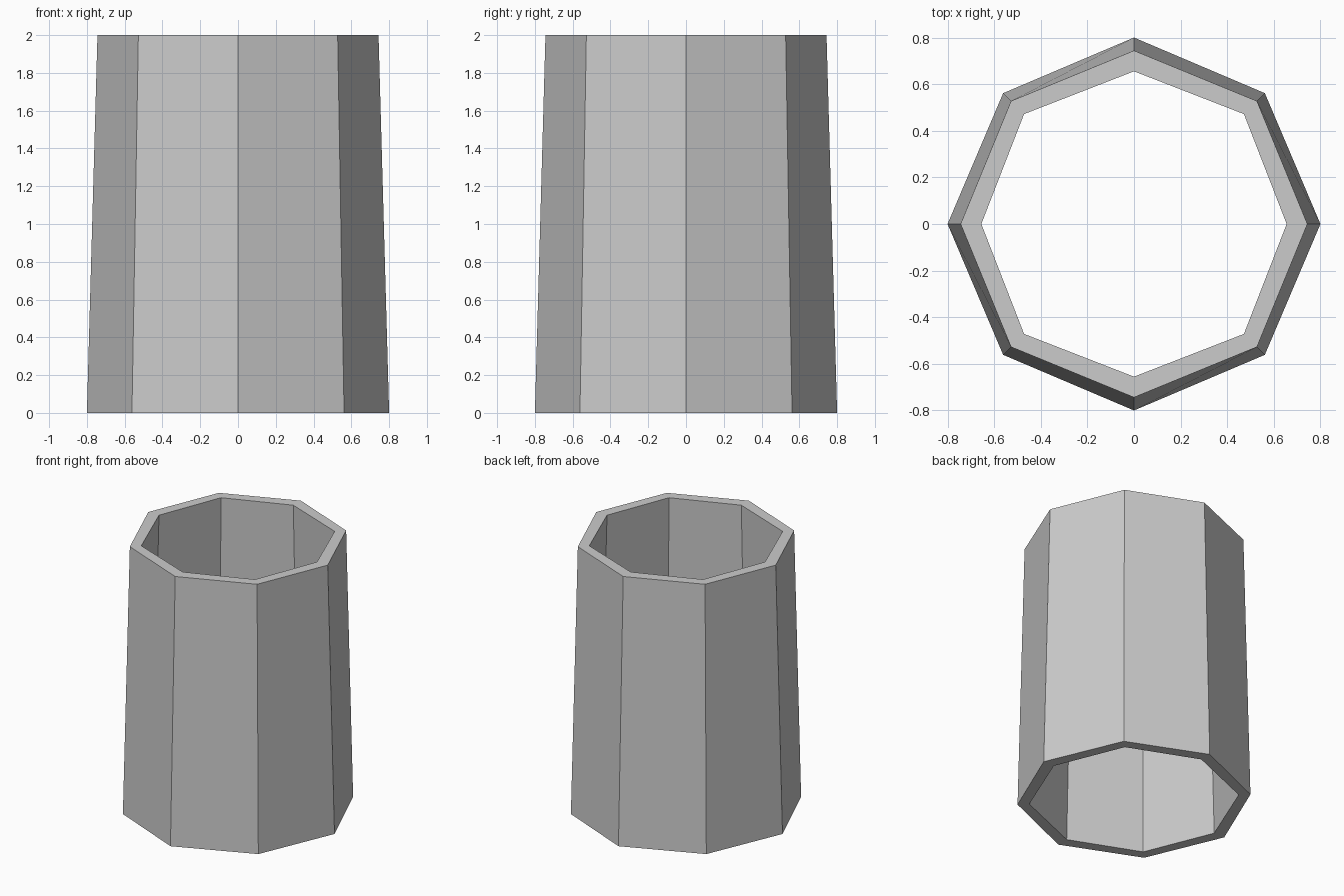
import bpy, bmesh
from math import cos, sin, pi

if "Cube" in bpy.data.objects:
    bpy.data.objects.remove(bpy.data.objects["Cube"])

SIDES = 8


def ring(bm, r_axis, r_diag, z):
    """Octagon with separate radii for axis and diagonal corners."""
    verts = []
    for i in range(SIDES):
        r = r_diag if i % 2 else r_axis
        a = 2 * pi * i / SIDES
        verts.append(bm.verts.new((r * cos(a), r * sin(a), z)))
    return verts


# Tapered open tube: outer wall, top rim, inner wall, bottom rim
bm = bmesh.new()
rings = [
    ring(bm, 0.80, 0.794, 0),     # outer bottom
    ring(bm, 0.744, 0.746, 2),    # outer top
    ring(bm, 0.655, 0.667, 2),    # inner top
    ring(bm, 0.711, 0.714, 0),    # inner bottom
]
for k in range(4):
    a, b = rings[k], rings[(k + 1) % 4]
    for i in range(SIDES):
        j = (i + 1) % SIDES
        bm.faces.new((a[i], a[j], b[j], b[i]))
bmesh.ops.recalc_face_normals(bm, faces=bm.faces[:])

mesh = bpy.data.meshes.new("tapered_tube")
bm.to_mesh(mesh)
bm.free()
tube = bpy.data.objects.new("tapered_tube", mesh)
bpy.context.collection.objects.link(tube)
